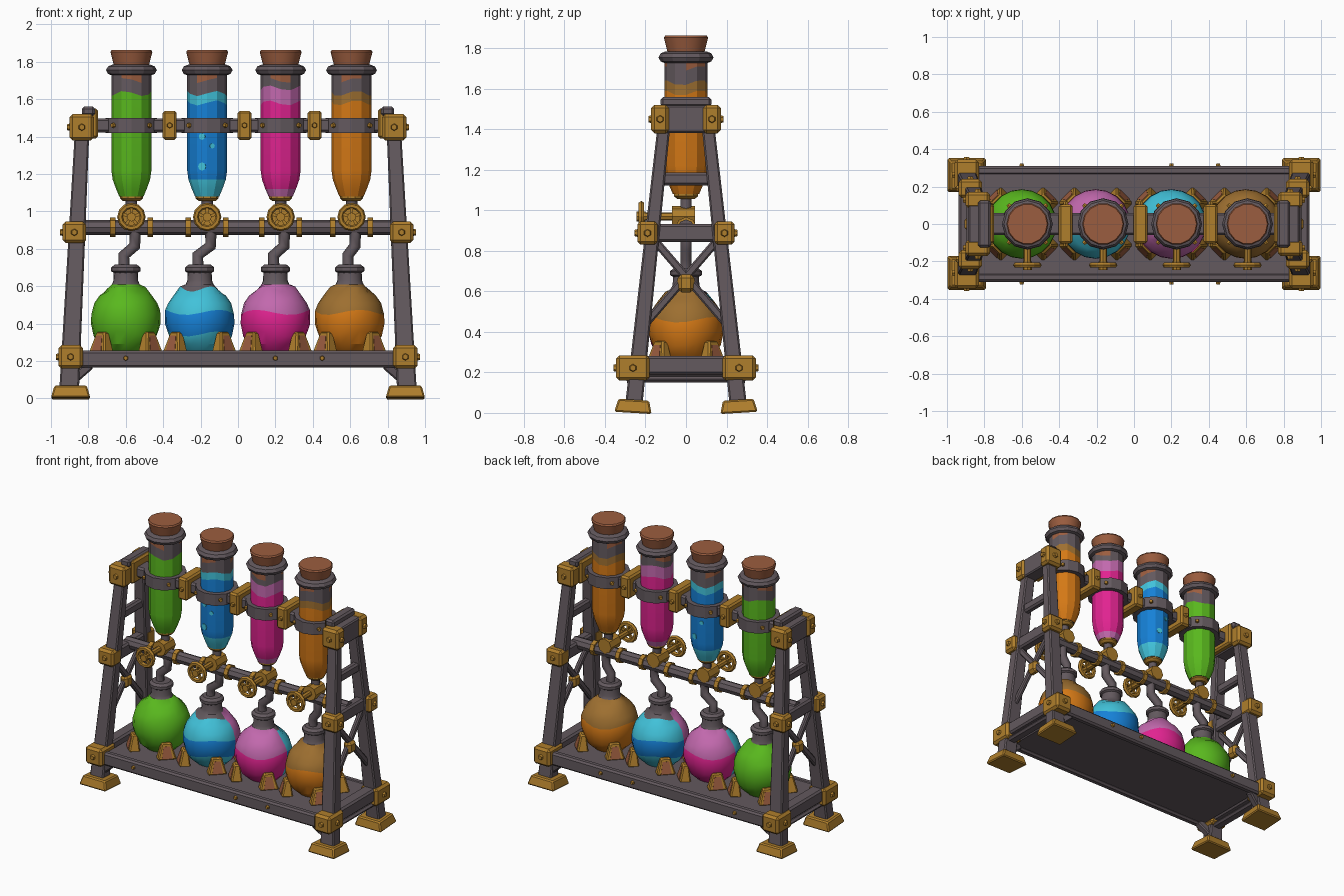
import bpy, bmesh
from math import sin, cos, pi, tau
from mathutils import Vector, Matrix

cube = bpy.data.objects.get("Cube")
if cube:
    bpy.data.objects.remove(cube)

PALETTE = {
    "iron": (.125, .10, .112), "brass": (.43, .21, .025), "cork": (.33, .11, .05),
    "green": (.10, .48, .013), "blue": (.008, .22, .68), "cyan": (.053, .54, .70),
    "magenta": (.75, .017, .28), "pink": (.54, .14, .42), "orange": (.66, .19, .008),
    "amber": (.34, .16, .03)}
NAMES = list(PALETTE)
MATS = {}
for name, rgb in PALETTE.items():
    m = bpy.data.materials.new(name)
    m.use_nodes = True
    m.diffuse_color = (*rgb, 1)
    m.node_tree.nodes["Principled BSDF"].inputs["Base Color"].default_value = (*rgb, 1)
    MATS[name] = m
smooth_parts = []


def finish(name, bm, mat=None, bevel=0):
    """Turn a bmesh into an object, in one colour or with the whole palette."""
    me = bpy.data.meshes.new(name)
    bmesh.ops.recalc_face_normals(bm, faces=bm.faces)
    bm.to_mesh(me)
    bm.free()
    for n in ([mat] if mat else NAMES):
        me.materials.append(MATS[n])
    ob = bpy.data.objects.new(name, me)
    bpy.context.collection.objects.link(ob)
    if bevel:
        mod = ob.modifiers.new("bevel", "BEVEL")
        mod.width, mod.segments = bevel, 1
    return ob


def beam(name, p, q, w, h, mat, taper=1, ref=(1, 0, 0), bevel=.008):
    """Box-section bar from p to q; w is its width along ref."""
    p, q = Vector(p), Vector(q)
    d = (q - p).normalized()
    u = Vector(ref)
    u = (u - d * u.dot(d)).normalized()
    v = d.cross(u)
    bm = bmesh.new()
    ends = []
    for c, s in ((p, .5), (q, .5 * taper)):
        ends.append([bm.verts.new(c + u * a * w * s + v * b * h * s)
                     for a, b in ((-1, -1), (1, -1), (1, 1), (-1, 1))])
    lo, hi = ends
    bm.faces.new(lo)
    bm.faces.new(hi)
    for i in range(4):
        j = (i + 1) % 4
        bm.faces.new((lo[i], lo[j], hi[j], hi[i]))
    return finish(name, bm, mat, bevel)


def box(name, c, size, mat, bevel=.012):
    bm = bmesh.new()
    bmesh.ops.create_cube(bm, size=1, matrix=Matrix.Translation(c) @ Matrix.Diagonal((*size, 1)))
    return finish(name, bm, mat, bevel)


def rod(name, p, q, r, mat, r2=None, n=10):
    p, q = Vector(p), Vector(q)
    d = q - p
    bm = bmesh.new()
    rot = d.to_track_quat('Z', 'Y').to_matrix().to_4x4()
    bmesh.ops.create_cone(bm, cap_ends=True, segments=n, radius1=r, radius2=r if r2 is None else r2,
                          depth=d.length, matrix=Matrix.Translation((p + q) / 2) @ rot)
    return finish(name, bm, mat)


def bolt(p, d, r=.022):
    p, d = Vector(p), Vector(d)
    rod("bolt", p - d * .01, p + d * .014, r, "brass", r * .7, 6)


def lathe(name, x, profile, n, colour, ripple=()):
    """Spin (radius, z) points; colour is a name or a rule(z, y, angle) per face."""
    bm = bmesh.new()
    rings = []
    for r, z in profile:
        amp = .014 if z in ripple else 0
        rings.append([bm.verts.new((x + r * cos(tau * i / n), r * sin(tau * i / n),
                                    z + amp * sin(tau * i / n * 3 + x * 9))) for i in range(n)])
    bm.faces.new(rings[0])
    bm.faces.new(rings[-1])
    for k in range(len(rings) - 1):
        zmid = (profile[k][1] + profile[k + 1][1]) / 2
        for i in range(n):
            j = (i + 1) % n
            f = bm.faces.new((rings[k][i], rings[k][j], rings[k + 1][j], rings[k + 1][i]))
            if callable(colour):
                a = tau * (i + .5) / n
                f.material_index = NAMES.index(colour(zmid, sin(a), a))
    ob = finish(name, bm, None if callable(colour) else colour)
    smooth_parts.append(ob)
    return ob


def pick(bands, z):
    return next((c for top, c in bands if z < top), "iron")


# Base platform
box("base_plank", (0, 0, .215), (1.68, .60, .07), "iron")
for s in (-1, 1):
    box("base_edge_beam", (0, s * .285, .21), (1.70, .05, .09), "iron")
    for x in (-.6, .2, .45):
        bolt((x, s * .31, .215), (0, s, 0), .016)


# End frames
def leg_x(z): return .905 - .05 * z
def leg_y(z): return .262 - .108 * z


for sx in (-1, 1):
    for sy in (-1, 1):
        def at(z): return (sx * leg_x(z), sy * leg_y(z), z)
        beam("leg", at(.04), at(1.5), .105, .085, "iron", .72)
        beam("foot", (sx * .895, sy * .262, 0), (sx * .895, sy * .258, .065), .21, .185, "brass", .82)
        beam("leg_gusset", (sx * .87, sy * .25, .11), (sx * .79, sy * .27, .18), .05, .05, "iron", ref=(0, 1, 0))
        for c, size in (((.895, .262, .222), (.13, .165, .125)),
                        ((.875, .19, .888), (.125, .10, .115)),
                        ((.835, .128, 1.45), (.13, .088, .14))):
            c = Vector((sx * c[0], sy * c[1], c[2]))
            box("corner_bracket", c, size, "brass", .016)
            bolt(c + Vector((0, sy * size[1] / 2, 0)), (0, sy, 0))
            bolt(c + Vector((sx * size[0] / 2, 0, 0)), (sx, 0, 0))
        # Cross brace arm
        beam("brace_arm", (sx * .88, sy * .2, .44), (sx * .868, -sy * .145, .84), .03, .04, "iron")
    for z, h, w in ((.235, .09, .09), (.165, .03, .07), (.888, .09, .07), (1.155, .065, .05)):
        y = leg_y(z)
        box("end_crossbar", (sx * leg_x(z), 0, z), (w, 2 * y, h), "iron")
    box("brace_hub", (sx * .875, 0, .64), (.06, .085, .09), "brass", .02)
    beam("top_crossbar", (sx * .835, -.12, 1.45), (sx * .835, .12, 1.45), .10, .135, "iron")
    box("top_cap", (sx * .80, 0, 1.535), (.07, .25, .05), "iron")
    box("end_clamp", (sx * .785, 0, 1.47), (.075, .21, .16), "brass")

# Upper rail with its clamps, and the manifold pipe
box("tube_rail", (0, 0, 1.46), (1.56, .12, .075), "iron")
for x in (-.365, .035, .41):
    box("rail_clamp", (x, 0, 1.46), (.075, .21, .155), "brass")
    for s in (-1, 1):
        bolt((x, s * .105, 1.46), (0, s, 0), .018)
rod("manifold_pipe", (-.87, 0, .915), (.87, 0, .915), .04, "iron", n=8)

# Liquid colours by height
TUBES = {
    "green": [(1.63, "green")],
    "blue": [(1.17, "cyan"), (1.58, "blue"), (1.63, "cyan")],
    "magenta": [(1.12, "pink"), (1.58, "magenta"), (1.66, "pink")],
    "orange": [(1.60, "orange"), (1.63, "amber")]}
FLASKS = {
    "green": [(.60, "green")],
    "blue": [(.36, "cyan"), (.475, "blue"), (.58, "cyan")],
    "magenta": [(.475, "magenta"), (.615, "pink")],
    "orange": [(.475, "orange"), (.60, "amber")]}
BACK = {"green": "green", "blue": "magenta", "magenta": "blue", "orange": "orange"}

for kind, xt, xf in (("green", -.57, -.60), ("blue", -.165, -.205),
                     ("magenta", .228, .20), ("orange", .607, .597)):
    # Test tube
    top = 1.66 if kind == "magenta" else 1.63

    def tube_rule(z, y, a):
        if 1.70 < z < 1.75 and sin(3 * a) > 0:
            return "cork"
        return pick(TUBES[kind], z)
    lathe("test_tube", xt, [(.065, 1.08), (.082, 1.12), (.10, 1.17), (.107, 1.22), (.107, 1.58), (.107, top),
                            (.107, 1.70), (.107, 1.75)], 12, tube_rule, (1.58, top, 1.70))
    lathe("tube_rim", xt, [(.10, 1.725), (.125, 1.735), (.136, 1.755), (.125, 1.775), (.10, 1.785)], 12, "iron")
    lathe("cork_stopper", xt, [(.088, 1.76), (.112, 1.852), (.106, 1.862)], 14, "cork")
    lathe("tube_band", xt, [(.10, 1.42), (.138, 1.42), (.138, 1.50), (.10, 1.50)], 12, "iron")
    for a in (pi / 4, 3 * pi / 4, 5 * pi / 4, 7 * pi / 4):
        d = Vector((cos(a), sin(a), 0))
        bolt(Vector((xt, 0, 1.46)) + d * .134, d, .016)
    if kind == "blue":
        for k, z, r in ((8, 1.24, .022), (9, 1.35, .014), (8, 1.40, .018), (2, 1.26, .02), (3, 1.37, .014)):
            a = tau * (k + .5) / 12
            d = Vector((cos(a), sin(a), 0))
            p = Vector((xt, 0, z)) + d * .101
            rod("bubble", p, p + d * .006, r, "cyan", n=8)

    # Nozzle, drop pipe and bent outlet
    lathe("tube_nozzle", xt, [(.045, 1.055), (.062, 1.07), (.062, 1.10), (.05, 1.11)], 10, "brass")
    cu = bpy.data.curves.new("drop_pipe", "CURVE")
    cu.dimensions = "3D"
    cu.bevel_depth, cu.bevel_resolution, cu.use_fill_caps = .031, 1, True
    path = [(xt, 1.08), (xt, .93), (xt + .02, .88), (xt + .018, .815), (xf - .01, .765), (xf - .008, .69)]
    sp = cu.splines.new("POLY")
    sp.points.add(len(path) - 1)
    for pt, (x, z) in zip(sp.points, path):
        pt.co = (x, 0, z, 1)
    cu.materials.append(MATS["iron"])
    bpy.context.collection.objects.link(bpy.data.objects.new("drop_pipe", cu))

    # Valve with handwheel
    wz = .97
    rod("valve_body", (xt, -.07, wz), (xt, .045, wz), .052, "brass", n=8)
    rod("valve_stem", (xt, -.22, wz), (xt, 0, wz), .02, "brass", n=8)
    rod("wheel_hub", (xt, -.245, wz), (xt, -.20, wz), .024, "brass", n=8)
    for s in (-1, 1):
        rod("pipe_collar", (xt + s * .085, 0, .915), (xt + s * .115, 0, .915), .052, "brass", n=8)
    bpy.ops.mesh.primitive_torus_add(major_segments=12, minor_segments=6, major_radius=.06, minor_radius=.016,
                                     location=(xt, -.22, wz), rotation=(pi / 2, 0, 0))
    wheel = bpy.context.object
    wheel.name = "handwheel"
    wheel.data.materials.append(MATS["brass"])
    for k in range(5):
        a = tau * k / 5 + pi / 2
        beam("wheel_spoke", (xt, -.22, wz), (xt + .06 * cos(a), -.22, wz + .06 * sin(a)),
             .016, .016, "brass", ref=(0, 1, 0), bevel=0)

    # Round flask, with its rear half coloured on its own
    def flask_rule(z, y, a):
        return pick(FLASKS[BACK[kind] if y > 0 else kind], z)
    lathe("flask", xf, [(.10, .25), (.145, .29), (.172, .345), (.186, .40), (.184, .46), (.168, .51), (.14, .55),
                        (.105, .585), (.074, .61), (.066, .63), (.064, .68)], 20, flask_rule, (.345, .46, .585))
    lathe("flask_rim", xf, [(.062, .67), (.078, .68), (.078, .70), (.06, .715)], 12, "iron")

    # Four cradle prongs
    for k in range(4):
        a = pi / 4 + k * pi / 2
        d, t = Vector((cos(a), sin(a), 0)), (-sin(a), cos(a), 0)
        c = Vector((xf, 0, 0))
        beam("cradle_prong", c + d * .185 + Vector((0, 0, .245)), c + d * .175 + Vector((0, 0, .355)),
             .125, .075, "brass", .5, t)
        beam("prong_plate", c + d * .219 + Vector((0, 0, .255)), c + d * .199 + Vector((0, 0, .335)),
             .07, .008, "cork", .6, t, 0)

# Smooth shading on turned parts, with hard edges kept
bpy.ops.object.select_all(action="DESELECT")
for ob in smooth_parts:
    ob.select_set(True)
bpy.context.view_layer.objects.active = smooth_parts[0]
bpy.ops.object.shade_smooth_by_angle(angle=pi / 7)
